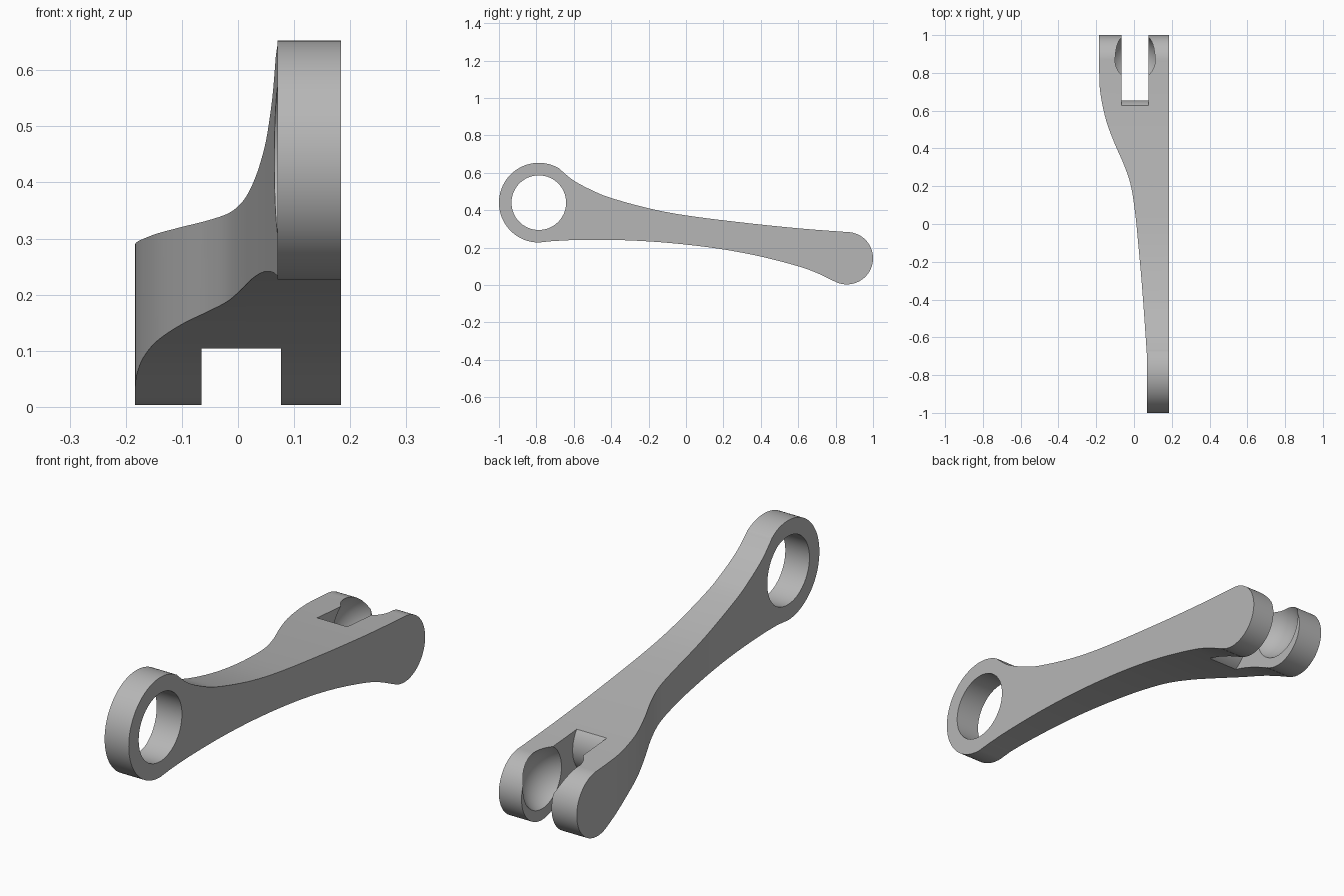
import bpy, bmesh, math
from mathutils import Vector

if "Cube" in bpy.data.objects:
    bpy.data.objects.remove(bpy.data.objects["Cube"], do_unlink=True)

metal = bpy.data.materials.new("light grey metal")
metal.use_nodes = True
grey = (0.47, 0.47, 0.47, 1)
metal.diffuse_color = grey
metal.node_tree.nodes["Principled BSDF"].inputs["Base Color"].default_value = grey


def spline(points, steps=8):
    """Smooth curve through the given 2D points."""
    p = [Vector(q) for q in points]
    p = [2 * p[0] - p[1]] + p + [2 * p[-1] - p[-2]]
    out = []
    for a, b, c, d in zip(p, p[1:], p[2:], p[3:]):
        for i in range(steps):
            t = i / steps
            out.append(0.5 * (2 * b + (c - a) * t + (2 * a - 5 * b + 4 * c - d) * t ** 2
                              + (3 * b - a - 3 * c + d) * t ** 3))
    return out + [p[-2]]


def arc(centre, radius, start, end, steps=48):
    angles = [math.radians(start + (end - start) * i / steps) for i in range(steps + 1)]
    return [Vector((centre[0] + radius * math.cos(a), centre[1] + radius * math.sin(a)))
            for a in angles]


def prism(name, outline, axis, low, high):
    """Extrude a closed outline along x (outline is y, z) or z (outline is x, y)."""
    bm = bmesh.new()
    place = (lambda p: (low, p[0], p[1])) if axis == "x" else (lambda p: (p[0], p[1], low))
    clean = [p for i, p in enumerate(outline) if (p - outline[i - 1]).length > 1e-4]
    face = bm.faces.new([bm.verts.new(place(p)) for p in clean])
    new = bmesh.ops.extrude_face_region(bm, geom=[face])["geom"]
    step = (high - low, 0, 0) if axis == "x" else (0, 0, high - low)
    bmesh.ops.translate(bm, vec=step, verts=[v for v in new if isinstance(v, bmesh.types.BMVert)])
    bmesh.ops.recalc_face_normals(bm, faces=bm.faces)
    mesh = bpy.data.meshes.new(name)
    bm.to_mesh(mesh)
    bm.free()
    mesh.materials.append(metal)
    obj = bpy.data.objects.new(name, mesh)
    bpy.context.collection.objects.link(obj)
    return obj


def carve(target, cutter, operation):
    mod = target.modifiers.new(operation, "BOOLEAN")
    mod.operation, mod.object, mod.solver = operation, cutter, "EXACT"
    bpy.ops.object.select_all(action="DESELECT")
    bpy.context.view_layer.objects.active = target
    target.select_set(True)
    bpy.ops.object.modifier_apply(modifier=mod.name)
    bpy.data.objects.remove(cutter, do_unlink=True)


ring, fork = (-0.787, 0.44), (0.86, 0.143)

# Side profile: ring end, arched arm, rounded fork end
top_edge = spline([(-0.67, 0.615), (-0.6, 0.558), (-0.5, 0.505), (-0.4, 0.465), (-0.2, 0.41),
                   (0, 0.372), (0.3, 0.334), (0.6, 0.303), (0.86, 0.283)])
low_edge = spline([(0.79, 0.021), (0.7, 0.064), (0.6, 0.1), (0.4, 0.152), (0.2, 0.19),
                   (0, 0.216), (-0.2, 0.233), (-0.4, 0.241), (-0.6, 0.24), (-0.72, 0.234)])
side = (top_edge + arc(fork, 0.14, 90, -120) + low_edge
        + arc(ring, 0.213, 270, 58, 80))
lever = prism("lever_arm", side, "x", -0.3, 0.3)

# Plan profile: straight left flank, curved right flank
flank = spline([(0.07, -0.72), (0.055, -0.5), (0.04, -0.3), (0.022, -0.1), (0.007, 0.05),
                (-0.016, 0.2), (-0.052, 0.31), (-0.1, 0.42), (-0.142, 0.53), (-0.167, 0.63),
                (-0.181, 0.72), (-0.184, 0.8)])
plan = ([Vector((0.184, -1.2)), Vector((0.07, -1.2))] + flank
        + [Vector((-0.184, 1.2)), Vector((0.184, 1.2))])
carve(lever, prism("plan_cutter", plan, "z", -0.5, 1), "INTERSECT")

# Pivot hole
carve(lever, prism("hole_cutter", arc(ring, 0.146, 0, 354, 59), "x", -0.5, 0.5), "DIFFERENCE")

# Fork slot with a bulging inner wall
slot = ([Vector((1.2, -0.2)), Vector((0.56, -0.2))]
        + arc((0.525, 0.22), 0.13, -70, 70, 32)
        + [Vector((0.56, 0.6)), Vector((1.2, 0.6))])
carve(lever, prism("slot_cutter", slot, "x", -0.065, 0.077), "DIFFERENCE")

# Ball socket hollowed into both fork cheeks
bpy.ops.mesh.primitive_uv_sphere_add(segments=64, ring_count=32, radius=0.148,
                                     location=(0.006, fork[0], 0.18))
socket = bpy.context.object
socket.name = "socket_cutter"
socket.data.materials.append(metal)
# Keep the hollow clear of the bulging wall
keep = prism("keep_cutter", [Vector(p) for p in ((0.67, -1), (2, -1), (2, 1), (0.67, 1))],
             "x", -1, 1)
carve(socket, keep, "INTERSECT")
carve(lever, socket, "DIFFERENCE")

bpy.context.view_layer.objects.active = lever
lever.select_set(True)
bpy.ops.object.shade_smooth_by_angle(angle=math.radians(30))
